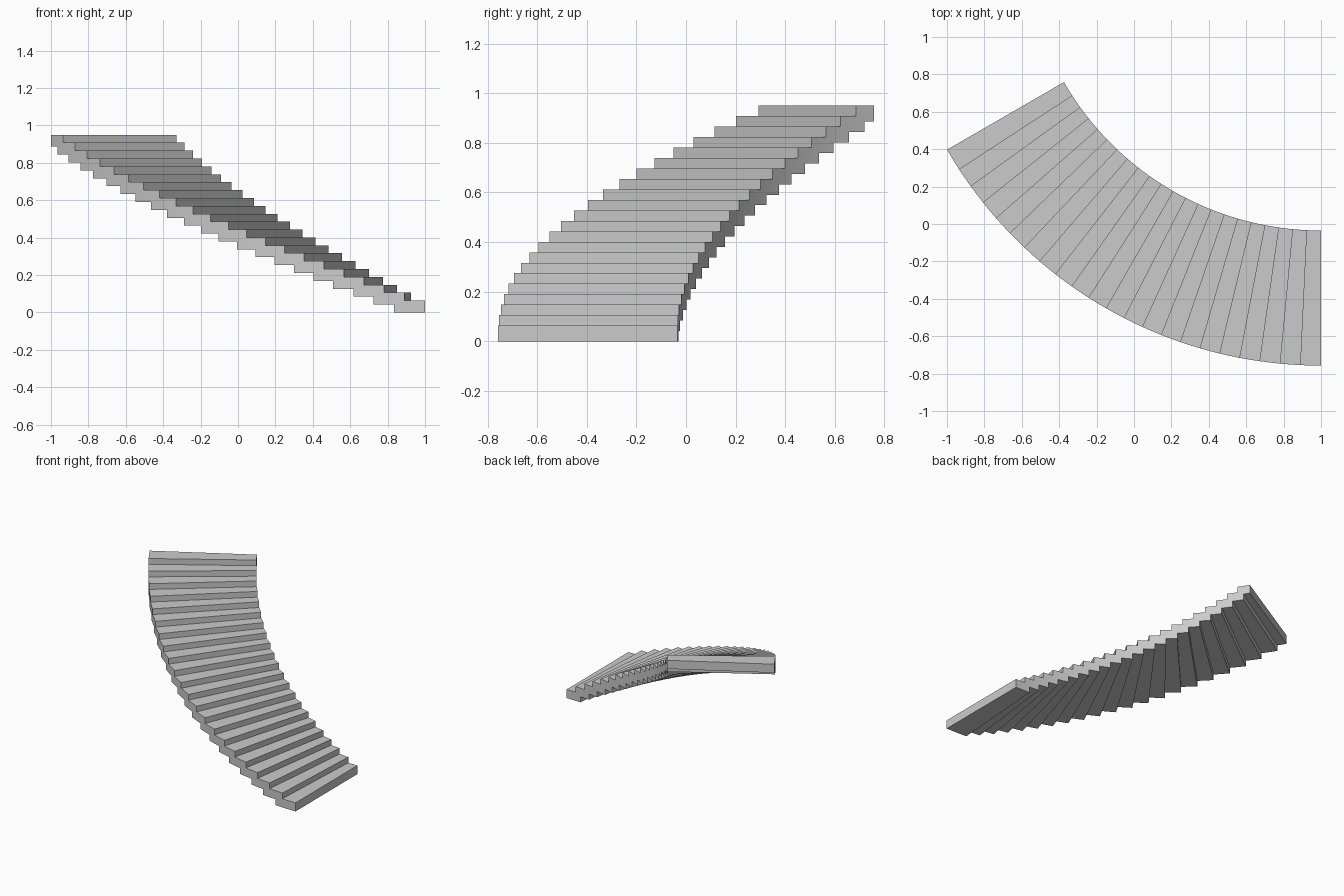
import bpy, bmesh, math

if "Cube" in bpy.data.objects:
    bpy.data.objects.remove(bpy.data.objects["Cube"])

# Curved flight: 60 degree arc around a vertical axis
STEPS = 22
SWEEP = 60.0
STEP = 2.71               # degrees per tread
LAP = 0.53 * STEP         # how far each slab runs under the next one
R_OUT, R_IN = 2.309, 1.587
CX, CY = 1.0, 1.552
RISE, THICK = 0.0422, 0.0635


def point(radius, deg, z):
    a = math.radians(deg)
    return (CX - radius * math.sin(a), CY - radius * math.cos(a), z)


# Columns of the flight: start angle, end angle, bottom, top
columns = []
for k in range(STEPS):
    start = k * STEP
    end = SWEEP if k == STEPS - 1 else start + STEP
    top = k * RISE + THICK
    columns.append((start, start + LAP, max(k - 1, 0) * RISE, top))
    columns.append((start + LAP, end, k * RISE, top))

bm = bmesh.new()


def face(coords):
    bm.faces.new([bm.verts.new(c) for c in coords])


def cross_wall(deg, z0, z1):
    if z1 - z0 > 1e-5:
        face([point(R_OUT, deg, z0), point(R_IN, deg, z0),
              point(R_IN, deg, z1), point(R_OUT, deg, z1)])


def edge_levels(column, neighbour):
    _, _, lo, hi = column
    levels = {lo, hi}
    if neighbour:
        levels |= {z for z in neighbour[2:] if lo < z < hi}
    return sorted(levels)


for i, col in enumerate(columns):
    a0, a1, lo, hi = col
    prev = columns[i - 1] if i else None
    nxt = columns[i + 1] if i + 1 < len(columns) else None
    # tread and underside
    for z in (lo, hi):
        face([point(R_OUT, a0, z), point(R_OUT, a1, z),
              point(R_IN, a1, z), point(R_IN, a0, z)])
    # inner and outer sides
    for r in (R_IN, R_OUT):
        face([point(r, a0, z) for z in edge_levels(col, prev)] +
             [point(r, a1, z) for z in reversed(edge_levels(col, nxt))])
    # risers above and below
    if prev:
        cross_wall(a0, prev[3], hi)
        cross_wall(a0, prev[2], lo)

# end faces
cross_wall(0, columns[0][2], columns[0][3])
cross_wall(SWEEP, columns[-1][2], columns[-1][3])

bmesh.ops.remove_doubles(bm, verts=bm.verts, dist=1e-5)
bmesh.ops.recalc_face_normals(bm, faces=bm.faces)
mesh = bpy.data.meshes.new("curved_stair_flight")
bm.to_mesh(mesh)
bm.free()
stairs = bpy.data.objects.new("curved_stair_flight", mesh)
bpy.context.collection.objects.link(stairs)
